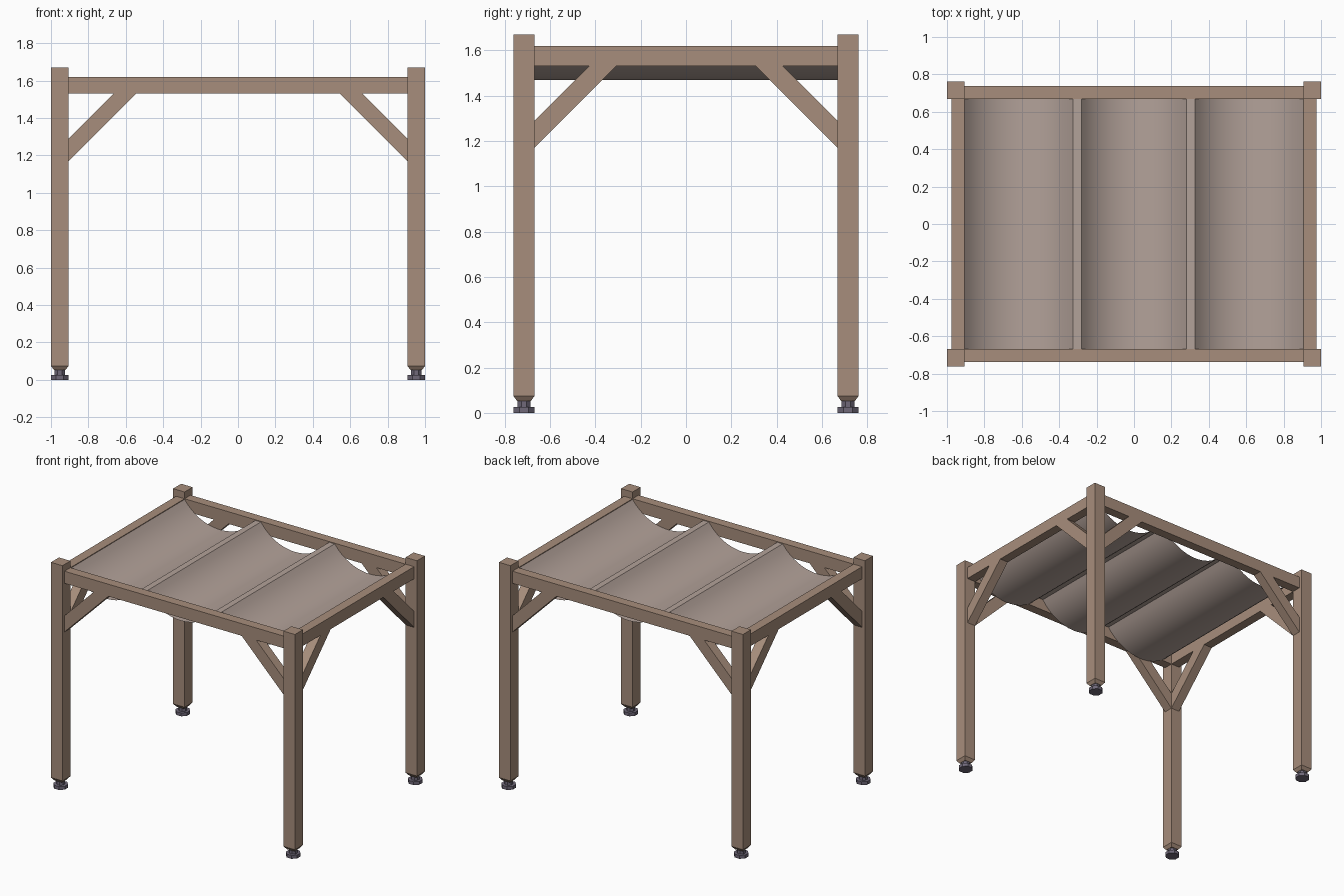
import bpy, bmesh, math
from mathutils import Vector

cube = bpy.data.objects.get("Cube")
if cube:
    bpy.data.objects.remove(cube, do_unlink=True)


def material(name, rgb):
    m = bpy.data.materials.new(name)
    m.use_nodes = True
    m.diffuse_color = (*rgb, 1)
    bsdf = m.node_tree.nodes["Principled BSDF"]
    bsdf.inputs["Base Color"].default_value = (*rgb, 1)
    bsdf.inputs["Roughness"].default_value = 0.8
    return m


WOOD = material("warm brown wood", (0.39, 0.27, 0.20))
CLOTH = material("beige cloth", (0.45, 0.36, 0.32))
METAL = material("grey purple metal", (0.16, 0.14, 0.19))

HX, HY = 1.0, 0.762            # outer half sizes
POST, TOP = 0.094, 1.67        # post width and height
IX, IY = HX - POST, HY - POST  # inner faces of the posts
BEAM_LOW, BEAM_TOP, BEAM_W = 1.53, 1.62, 0.07


def finish(name, bm, mat, fix_normals=True):
    if fix_normals:
        bmesh.ops.recalc_face_normals(bm, faces=bm.faces)
    me = bpy.data.meshes.new(name)
    bm.to_mesh(me)
    bm.free()
    me.materials.append(mat)
    ob = bpy.data.objects.new(name, me)
    bpy.context.collection.objects.link(ob)
    return ob


def prism(name, outline, offset, mat):
    """Extrude a 3D outline along an offset."""
    bm = bmesh.new()
    face = bm.faces.new([bm.verts.new(p) for p in outline])
    ext = bmesh.ops.extrude_face_region(bm, geom=[face], use_keep_orig=True)
    bmesh.ops.translate(bm, vec=offset, verts=[v for v in ext["geom"] if isinstance(v, bmesh.types.BMVert)])
    return finish(name, bm, mat)


def stack(name, sides, rings, centre, mat):
    """Loft regular rings of (half width, height), flats facing the axes."""
    bm = bmesh.new()
    loops = []
    for half, z in rings:
        r = half / math.cos(math.pi / sides)
        angles = [(i + 0.5) * math.tau / sides for i in range(sides)]
        loops.append([bm.verts.new((centre[0] + r * math.cos(a), centre[1] + r * math.sin(a), z))
                      for a in angles])
    for low, high in zip(loops, loops[1:]):
        for i in range(sides):
            j = (i + 1) % sides
            bm.faces.new((low[i], low[j], high[j], high[i]))
    bm.faces.new(loops[0])
    bm.faces.new(loops[-1])
    return finish(name, bm, mat)


# Corner posts, feet and diagonal braces
brace = [(0, 1.17), (0.36, BEAM_LOW), (0.24, BEAM_LOW), (0, 1.29)]
for sx, side in ((1, "left"), (-1, "right")):
    for sy, end in ((-1, "front"), (1, "back")):
        tag = f"{end}_{side}"
        centre = (sx * (HX - POST / 2), sy * (HY - POST / 2))
        stack(f"{tag}_post", 4, [(0.03, 0.052), (POST / 2, 0.075), (POST / 2, TOP)], centre, WOOD)
        stack(f"{tag}_foot", 8, [(POST / 2, 0), (POST / 2, 0.025), (0.028, 0.025), (0.028, 0.054)],
              centre, METAL)
        prism(f"{tag}_long_brace", [(sx * (IX - d), sy * IY, z) for d, z in brace],
              Vector((0, sy * BEAM_W, 0)), WOOD)
        prism(f"{tag}_short_brace", [(sx * IX, sy * (IY - d), z) for d, z in brace],
              Vector((sx * BEAM_W, 0, 0)), WOOD)

# Top beams
for s, end, side in ((-1, "front", "right"), (1, "back", "left")):
    prism(f"{end}_beam", [(-IX, s * IY, BEAM_LOW), (IX, s * IY, BEAM_LOW),
                          (IX, s * IY, BEAM_TOP), (-IX, s * IY, BEAM_TOP)],
          Vector((0, s * BEAM_W, 0)), WOOD)
    prism(f"{side}_beam", [(s * IX, -IY, BEAM_LOW), (s * IX, IY, BEAM_LOW),
                           (s * IX, IY, BEAM_TOP), (s * IX, -IY, BEAM_TOP)],
          Vector((s * BEAM_W, 0, 0)), WOOD)

# Sagging cloth canopy: three arcs joined by flat strips
HANG, SAG, STEPS = 1.615, 0.147, 16
profile = []
for x0, x1 in ((-IX, -0.325), (-0.28, 0.28), (0.325, IX)):
    half, mid = (x1 - x0) / 2, (x0 + x1) / 2
    radius = (half ** 2 + SAG ** 2) / (2 * SAG)
    sweep = math.asin(half / radius)
    for i in range(STEPS + 1):
        a = sweep * (2 * i / STEPS - 1)
        profile.append((mid + radius * math.sin(a), HANG - SAG + radius * (1 - math.cos(a))))
bm = bmesh.new()
rows = [[bm.verts.new((x, y, z)) for x, z in profile] for y in (-IY, IY)]
for i in range(len(profile) - 1):
    bm.faces.new((rows[0][i], rows[0][i + 1], rows[1][i + 1], rows[1][i]))
canopy = finish("cloth_canopy", bm, CLOTH, fix_normals=False)
bpy.ops.object.select_all(action="DESELECT")
canopy.select_set(True)
bpy.context.view_layer.objects.active = canopy
bpy.ops.object.shade_smooth_by_angle(angle=math.radians(25))
